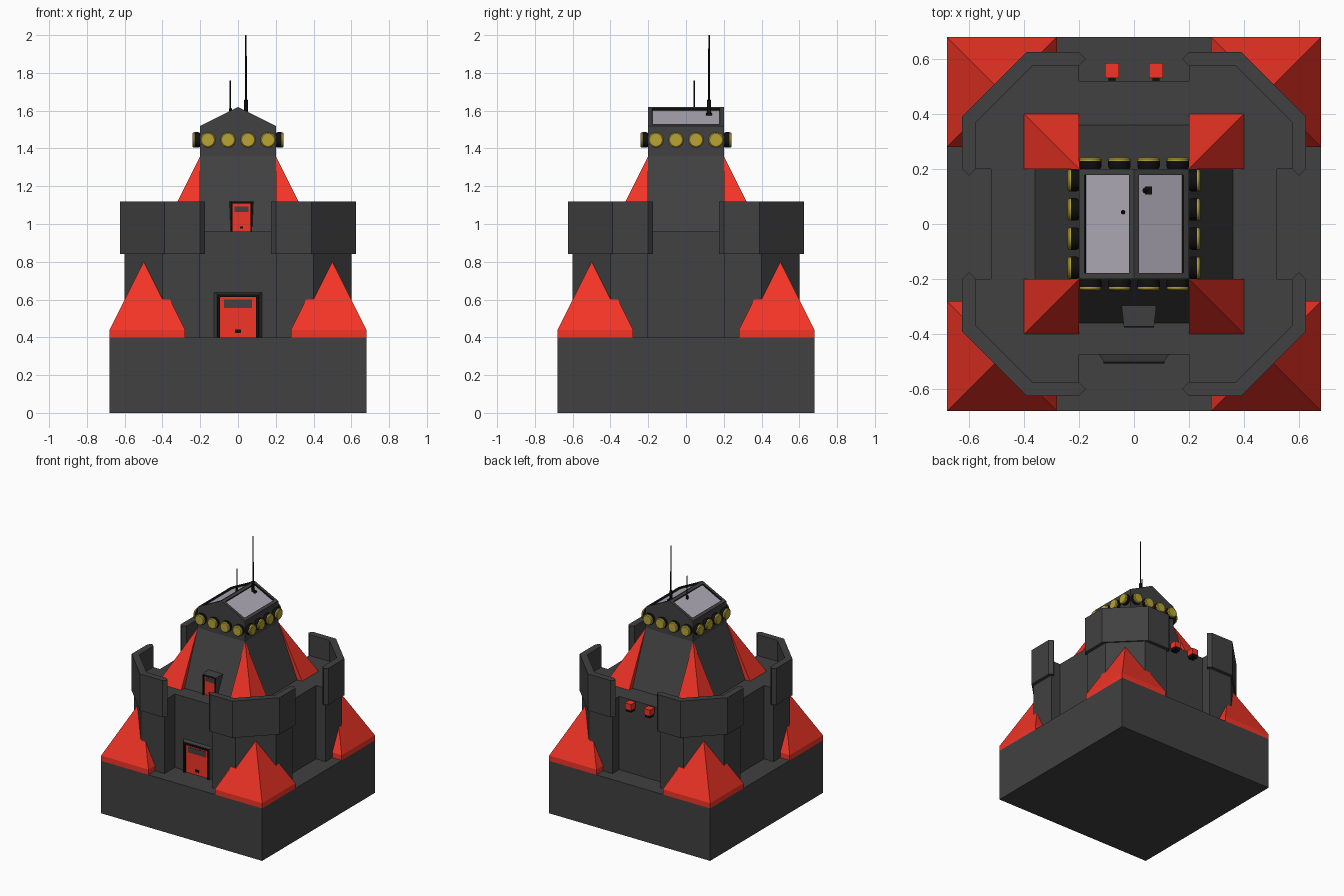
import bpy, bmesh
from math import pi
from mathutils import Matrix, Vector

if "Cube" in bpy.data.objects:
    bpy.data.objects.remove(bpy.data.objects["Cube"])


def material(name, rgb):
    m = bpy.data.materials.new(name)
    m.diffuse_color = (*rgb, 1)
    m.use_nodes = True
    m.node_tree.nodes["Principled BSDF"].inputs["Base Color"].default_value = m.diffuse_color
    return m


GREY = material("dark_grey", (0.052, 0.052, 0.054))
RED = material("red", (0.9, 0.035, 0.02))
BLACK = material("black", (0.005, 0.005, 0.005))
YELLOW = material("yellow", (0.48, 0.37, 0.035))
GLASS = material("roof_glass", (0.42, 0.4, 0.47))
SIGNS = [(1, 1), (-1, 1), (-1, -1), (1, -1)]


def finish(name, bm, mats, smooth=False):
    bmesh.ops.recalc_face_normals(bm, faces=bm.faces)
    me = bpy.data.meshes.new(name)
    bm.to_mesh(me)
    bm.free()
    ob = bpy.data.objects.new(name, me)
    bpy.context.collection.objects.link(ob)
    for m in mats:
        me.materials.append(m)
    if smooth:
        bpy.ops.object.select_all(action='DESELECT')
        ob.select_set(True)
        bpy.context.view_layer.objects.active = ob
        bpy.ops.object.shade_smooth_by_angle()
    return ob


def loft_into(bm, rings):
    vs = [[bm.verts.new(p) for p in r] for r in rings]
    n = len(vs[0])
    for a, b in zip(vs, vs[1:]):
        for i in range(n):
            bm.faces.new((a[i], a[(i + 1) % n], b[(i + 1) % n], b[i]))
    bm.faces.new(vs[0])
    bm.faces.new(vs[-1])


def square(r, z, cx=0, cy=0):
    return [(cx + sx * r, cy + sy * r, z) for sx, sy in SIGNS]


def loft(name, rings, mat):
    bm = bmesh.new()
    loft_into(bm, rings)
    return finish(name, bm, [mat])


def prism(name, plan, z0, z1, mat):
    return loft(name, [[(x, y, z) for x, y in plan] for z in (z0, z1)], mat)


def box(name, x0, x1, y0, y1, z0, z1, mat):
    return prism(name, [(x0, y0), (x1, y0), (x1, y1), (x0, y1)], z0, z1, mat)


def turned(name, profile, mat, matrix, segs=24):
    """Stack of circles (radius, height), placed by a matrix."""
    bm = bmesh.new()
    unit = [Matrix.Rotation(2 * pi * i / segs, 3, 'Z') @ Vector((1, 0, 0)) for i in range(segs)]
    loft_into(bm, [[(v.x * r, v.y * r, z) for v in unit] for r, z in profile])
    bm.transform(matrix)
    return finish(name, bm, [mat], True)


# Base block
loft("base_block", [square(0.68, 0), square(0.68, 0.4)], GREY)

# Lower tower with recessed wall panels between the chamfered corners
plan = [(0.2, -0.475), (0.2, -0.6), (0.4, -0.6), (0.6, -0.4), (0.6, -0.2), (0.52, -0.2),
        (0.52, 0.2), (0.6, 0.2), (0.6, 0.4), (0.4, 0.6), (0.2, 0.6), (0.2, 0.52)]
plan += [(-x, y) for x, y in reversed(plan)]
prism("lower_tower", plan, 0.4, 0.96, GREY)

# Four corner parapets, red buttresses and upper red fins
parapet = [(0.175, 0.6), (0.2, 0.625), (0.39, 0.625), (0.625, 0.39), (0.625, 0.2),
           (0.6, 0.175), (0.575, 0.2), (0.575, 0.37), (0.37, 0.575), (0.2, 0.575)]
for i, (sx, sy) in enumerate(SIGNS):
    prism(f"parapet_{i}", [(x * sx, y * sy) for x, y in parapet], 0.84, 1.12, GREY)
    c = (0.48 * sx, 0.48 * sy)
    loft(f"buttress_{i}", [square(0.2, 0.4, *c), square(0.2, 0.44, *c), square(0.002, 0.836, *c)], RED)
    bm = bmesh.new()
    q = [bm.verts.new((x * sx, y * sy, 0.96)) for x, y in ((0.2, 0.2), (0.4, 0.2), (0.4, 0.4), (0.2, 0.4))]
    tip = bm.verts.new((0.2 * sx, 0.2 * sy, 1.36))
    bm.faces.new(q)
    for j in range(4):
        bm.faces.new((q[j], q[(j + 1) % 4], tip))
    finish(f"corner_fin_{i}", bm, [RED])

# Tapered upper tower
loft("upper_tower", [square(0.36, 0.96), square(0.2, 1.36)], GREY)

# Head with gabled roof and sunken roof windows
bm = bmesh.new()
gable = [(-0.2, 1.36), (0.2, 1.36), (0.2, 1.52), (0, 1.62), (-0.2, 1.52)]
loft_into(bm, [[(x, y, z) for x, z in gable] for y in (-0.2, 0.2)])
bmesh.ops.recalc_face_normals(bm, faces=bm.faces)
roof = [f for f in bm.faces if f.normal.z > 0.5]
bmesh.ops.inset_individual(bm, faces=roof, thickness=0.03)
for f in roof:
    for v in f.verts:
        s = 1 if v.co.x > 0 else -1
        v.co.x = s * (0.018 if abs(v.co.x) < 0.1 else 0.18)
        v.co.z = 1.62 - 0.5 * abs(v.co.x)
bm.normal_update()
walls = bmesh.ops.inset_individual(bm, faces=roof, thickness=0.001, depth=-0.012)["faces"]
for f in walls:
    f.material_index = 2
for f in roof:
    f.material_index = 1
finish("head", bm, [GREY, GLASS, BLACK])

# Ring of spotlights, four on each side of the head
for side in range(4):
    for k in range(4):
        m = (Matrix.Rotation(side * pi / 2, 4, 'Z') @ Matrix.Translation((-0.159 + 0.106 * k, -0.195, 1.445))
             @ Matrix.Rotation(pi / 2, 4, 'X'))
        turned(f"lamp_housing_{side}_{k}", [(0.034, 0), (0.041, 0.014), (0.041, 0.034)], BLACK, m)
        turned(f"lamp_lens_{side}_{k}", [(0.04, 0.034), (0.04, 0.042), (0.034, 0.047)], YELLOW, m)


# Doors with bevelled frame, black liner, window slot and handle
def door_arch(name, cx, z0, section, mat):
    """Sweep (half width, height, y) section points around a door opening."""
    path = [(-1, 0), (-1, 1), (1, 1), (1, 0)]
    loft(name, [[(cx + s * w, y, z0 + t * h) for w, h, y in section] for s, t in path], mat)


def door(name, cx, z0, w, h, front, back):
    e = w * 0.15
    door_arch(name + "_frame", cx, z0, [(w, h, back), (w - e, h - e / 2, front),
              (w - 1.4 * e, h - 1.2 * e, front), (w - 1.4 * e, h - 1.2 * e, back)], GREY)
    door_arch(name + "_liner", cx, z0, [(w - e, h - e * .7, back), (w - e, h - e * .7, front - 0.007),
              (w - 1.8 * e, h - 1.3 * e, front - 0.007), (w - 1.8 * e, h - 1.3 * e, back)], BLACK)
    y = front + 0.008
    box(name + "_panel", cx - w + 1.5 * e, cx + w - 1.5 * e, y, back, z0, z0 + h - e, RED)
    box(name + "_window", cx - 0.58 * w, cx + 0.58 * w, y - 0.003, y + 0.01, z0 + 0.65 * h, z0 + 0.83 * h, GREY)
    box(name + "_handle", cx - 0.12 * w, cx + 0.12 * w, y - 0.006, y + 0.01, z0 + 0.1 * h, z0 + 0.17 * h, BLACK)


door("lower_door", 0, 0.4, 0.13, 0.24, -0.5, -0.47)
door("upper_door", 0.018, 0.96, 0.065, 0.16, -0.37, -0.28)

# Two wall units on the back
for i, x in enumerate((-0.08, 0.08)):
    box(f"wall_unit_{i}", x - 0.026, x + 0.026, 0.53, 0.585, 0.915, 0.96, RED)
    box(f"wall_unit_base_{i}", x - 0.022, x + 0.022, 0.535, 0.58, 0.895, 0.916, BLACK)
    box(f"wall_unit_bracket_{i}", x - 0.012, x + 0.012, 0.51, 0.54, 0.905, 0.94, BLACK)

# Antennas
turned("tall_antenna", [(0.011, 1.58), (0.011, 1.655), (0.005, 1.66), (0.004, 2.0)], BLACK,
       Matrix.Translation((0.042, 0.122, 0)), 12)
box("antenna_clamp", 0.03, 0.066, 0.107, 0.137, 1.575, 1.587, BLACK)
turned("short_antenna", [(0.008, 1.585), (0.008, 1.61), (0.004, 1.615), (0.004, 1.76)], BLACK,
       Matrix.Translation((-0.04, 0.043, 0)), 12)
